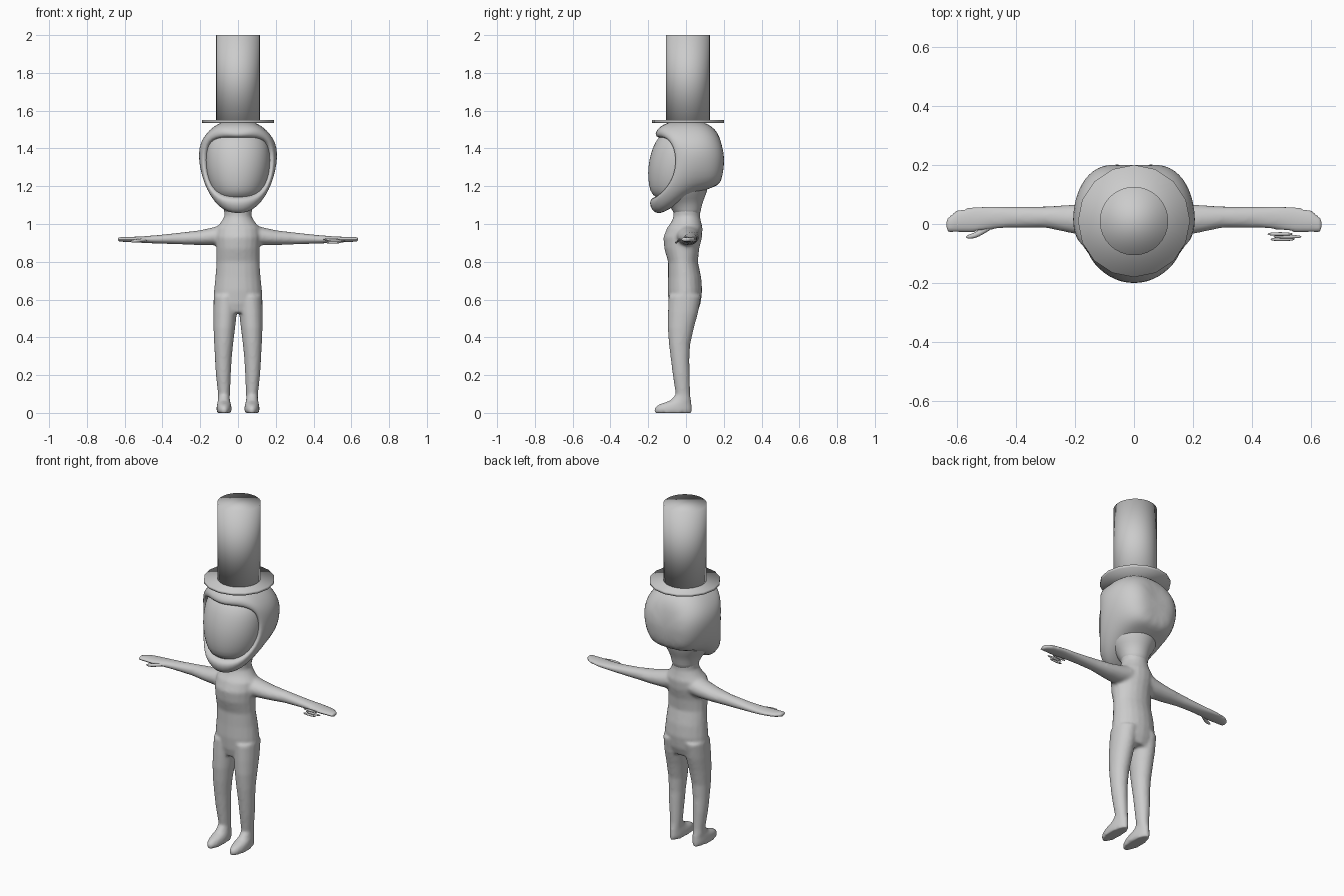
import bpy, bmesh, math
from mathutils import Vector

grey = bpy.data.materials.new("light_grey")
grey.diffuse_color = (0.6, 0.6, 0.6, 1)


def finish(bm, name, subsurf=0):
    bmesh.ops.recalc_face_normals(bm, faces=bm.faces)
    me = bpy.data.meshes.new(name)
    bm.to_mesh(me)
    bm.free()
    me.materials.append(grey)
    me.shade_smooth()
    ob = bpy.data.objects.new(name, me)
    bpy.context.collection.objects.link(ob)
    if subsurf:
        ob.modifiers.new("subsurf", 'SUBSURF').levels = subsurf
        ob.modifiers["subsurf"].render_levels = subsurf
    return ob


def bridge(bm, loops, cap_start=True, cap_end=True):
    rows = [[bm.verts.new(p) for p in loop] for loop in loops]
    n = len(rows[0])
    for a, b in zip(rows, rows[1:]):
        for i in range(n):
            j = (i + 1) % n
            bm.faces.new((a[i], a[j], b[j], b[i]))
    if cap_start:
        bm.faces.new(rows[0][::-1])
    if cap_end:
        bm.faces.new(rows[-1])


def ellipse(axis, pos, a0, a1, b0, b1, n=20):
    """Ellipse filling a box; a and b are the two axes other than `axis`."""
    pts = []
    for i in range(n):
        t = 2 * math.pi * i / n
        a = (a0 + a1) / 2 + (a1 - a0) / 2 * math.cos(t)
        b = (b0 + b1) / 2 + (b1 - b0) / 2 * math.sin(t)
        pts.append(Vector((a, b, pos)) if axis == 'z' else Vector((pos, a, b)))
    return pts


# Body: torso, arms and legs as lofts, fused into one smooth skin
body = bmesh.new()
torso = [  # z, half width, y front, y back
    (0.53, 0.115, -0.08, 0.06), (0.58, 0.128, -0.092, 0.078), (0.65, 0.127, -0.097, 0.086),
    (0.72, 0.12, -0.095, 0.08), (0.80, 0.114, -0.095, 0.063), (0.87, 0.115, -0.115, 0.07),
    (0.93, 0.12, -0.12, 0.085), (0.98, 0.115, -0.10, 0.088), (1.01, 0.09, -0.078, 0.08),
    (1.04, 0.072, -0.066, 0.074), (1.09, 0.075, -0.068, 0.075)]
bridge(body, [ellipse('z', z, -w, w, f, b) for z, w, f, b in torso])

leg = [  # z, x inner, x outer, y front, y back
    (0.06, 0.045, 0.105, -0.05, 0.026), (0.10, 0.042, 0.106, -0.055, 0.022),
    (0.20, 0.038, 0.117, -0.07, 0.02), (0.28, 0.034, 0.122, -0.08, 0.018),
    (0.36, 0.026, 0.126, -0.09, 0.022), (0.45, 0.015, 0.13, -0.097, 0.042),
    (0.53, 0.006, 0.131, -0.096, 0.064), (0.62, 0.0, 0.129, -0.092, 0.08)]
foot = [  # z, x inner, x outer, y front, y back
    (0.0, 0.036, 0.112, -0.168, 0.03), (0.022, 0.034, 0.114, -0.17, 0.032),
    (0.042, 0.036, 0.112, -0.15, 0.03), (0.065, 0.042, 0.107, -0.085, 0.028),
    (0.10, 0.046, 0.104, -0.052, 0.022)]
arm = [  # x, y front, y back, z bottom, z top
    (0.05, -0.07, 0.075, 0.89, 1.01), (0.12, -0.05, 0.07, 0.887, 0.985),
    (0.20, -0.034, 0.066, 0.888, 0.967), (0.30, -0.013, 0.06, 0.892, 0.955),
    (0.42, -0.013, 0.06, 0.896, 0.942), (0.49, -0.02, 0.062, 0.899, 0.936),
    (0.54, -0.028, 0.06, 0.902, 0.933), (0.60, -0.028, 0.048, 0.905, 0.932),
    (0.638, -0.028, 0.02, 0.907, 0.93)]
for s in (-1, 1):
    for part in (leg, foot):
        bridge(body, [ellipse('z', z, s * i, s * o, f, b) for z, i, o, f, b in part])
    bridge(body, [ellipse('x', s * x, f, b, z0, z1) for x, f, b, z0, z1 in arm])
ob = finish(body, "body")
remesh = ob.modifiers.new("fuse", 'REMESH')
remesh.mode = 'VOXEL'
remesh.voxel_size = 0.009
remesh.use_smooth_shade = True
relax = ob.modifiers.new("relax", 'SMOOTH')
relax.factor = 0.5
relax.iterations = 4

# Thumb on one hand, a small bunch of fingers on the other
bm = bmesh.new()
bridge(bm, [ellipse('x', x, f, b, z0, z1, 8) for x, f, b, z0, z1 in [
    (-0.47, -0.012, 0.02, 0.908, 0.928), (-0.51, -0.035, -0.008, 0.903, 0.924),
    (-0.54, -0.052, -0.03, 0.90, 0.92), (-0.572, -0.05, -0.038, 0.902, 0.914)]])
finish(bm, "thumb", 1)
bm = bmesh.new()
for x0, x1, y, z in [(0.45, 0.54, -0.034, 0.918), (0.47, 0.57, -0.043, 0.91),
                     (0.46, 0.545, -0.052, 0.902)]:
    bridge(bm, [ellipse('x', x, y - r, y + r, z - r, z + r, 6) for x, r in
                [(x0, 0.004), (x0 + 0.03, 0.008), (x1 - 0.02, 0.007), (x1, 0.003)]])
finish(bm, "fingers", 1)

# Face, skull and neck
skull = [  # z, half width, y front, y back
    (1.03, 0.068, -0.06, 0.073), (1.08, 0.075, -0.07, 0.08), (1.12, 0.095, -0.12, 0.09),
    (1.15, 0.125, -0.182, 0.105), (1.20, 0.15, -0.198, 0.12), (1.27, 0.168, -0.204, 0.13),
    (1.34, 0.173, -0.197, 0.13), (1.41, 0.168, -0.176, 0.12), (1.46, 0.145, -0.148, 0.1),
    (1.50, 0.10, -0.10, 0.08)]
bm = bmesh.new()
bridge(bm, [ellipse('z', z, -w, w, f, b, 24) for z, w, f, b in skull])
finish(bm, "head", 1)

# Hair: loops from the face opening over the crown and jaw to the back.
# Each half loop runs from top centre round the side to bottom centre.
hair = [
    [(0, -.10, 1.45), (.075, -.09, 1.46), (.14, -.05, 1.44), (.155, -.02, 1.34),
     (.14, -.04, 1.23), (.08, -.12, 1.155), (0, -.15, 1.145)],
    [(0, -.168, 1.455), (.06, -.162, 1.458), (.165, -.09, 1.45), (.188, -.055, 1.35),
     (.172, -.08, 1.225), (.115, -.165, 1.14), (0, -.208, 1.135)],
    [(0, -.165, 1.49), (.095, -.15, 1.515), (.18, -.075, 1.47), (.205, -.035, 1.36),
     (.185, -.055, 1.215), (.115, -.16, 1.10), (0, -.205, 1.075)],
    [(0, -.11, 1.545), (.11, -.085, 1.54), (.20, -.01, 1.45), (.218, .015, 1.36),
     (.19, .01, 1.22), (.10, -.105, 1.055), (0, -.165, 1.03)],
    [(0, .04, 1.56), (.11, .06, 1.545), (.19, .09, 1.46), (.208, .10, 1.36),
     (.165, .09, 1.20), (.07, .0, 1.15), (0, -.05, 1.10)],
    [(0, .14, 1.53), (.09, .145, 1.51), (.15, .165, 1.44), (.165, .178, 1.35),
     (.14, .16, 1.215), (.08, .14, 1.195), (0, .13, 1.195)],
    [(0, .19, 1.45), (.05, .195, 1.44), (.08, .205, 1.40), (.09, .212, 1.35),
     (.08, .205, 1.26), (.05, .20, 1.215), (0, .20, 1.21)]]
bm = bmesh.new()
bridge(bm, [h + [(-x, y, z) for x, y, z in h[-2:0:-1]] for h in hair], cap_start=False)
finish(bm, "hair", 2)

# Hat: tall crown and thin brim
for name, r, z0, z1, n in [("hat_crown", 0.116, 1.54, 2.0, 32), ("hat_brim", 0.19, 1.536, 1.551, 16)]:
    bm = bmesh.new()
    bridge(bm, [ellipse('z', z, -r, r, 0.01 - r, 0.01 + r, n) for z in (z0, z1)])
    finish(bm, name)
